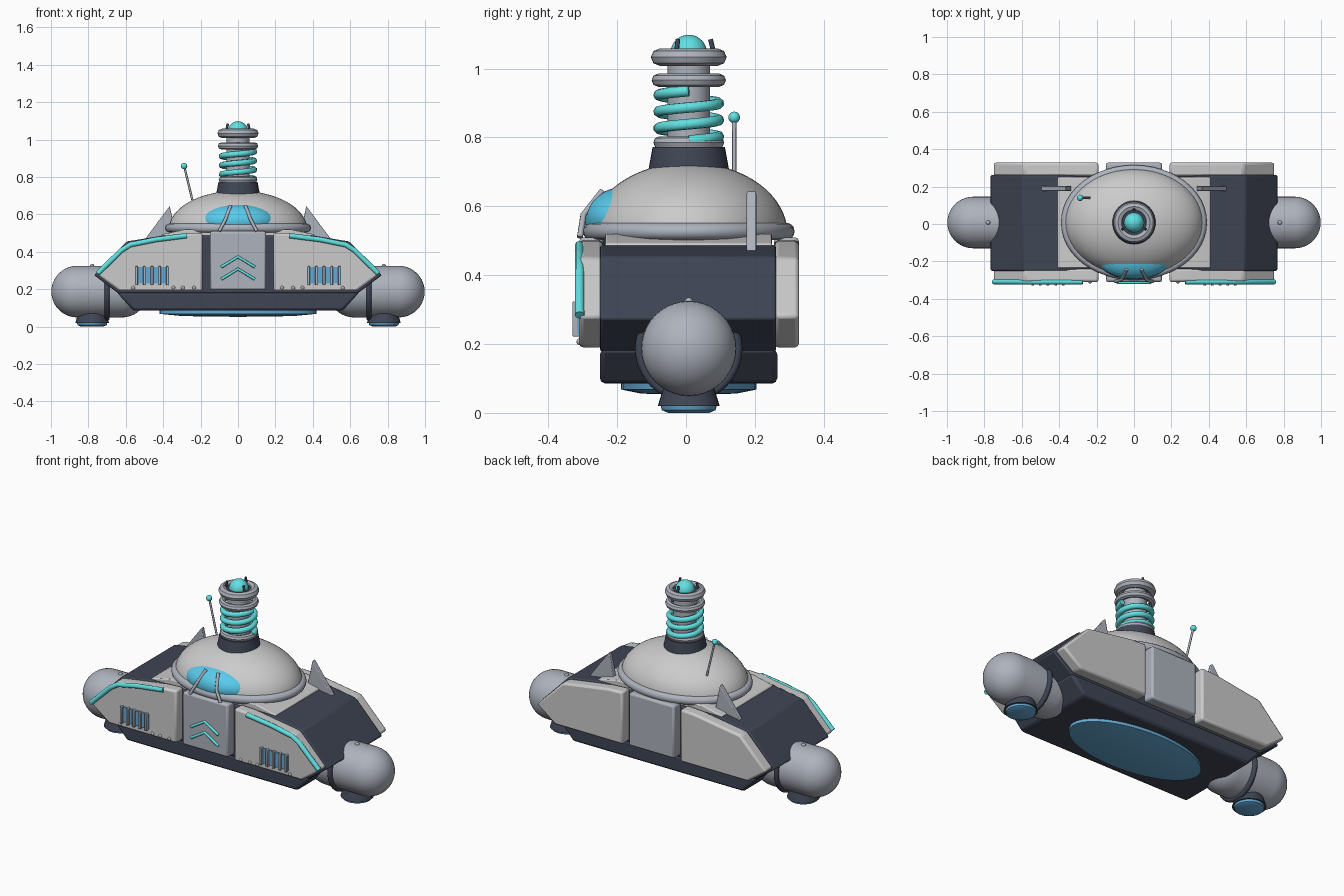
import bpy, bmesh
from math import sin, cos, pi, radians
from mathutils import Matrix, Vector

if "Cube" in bpy.data.objects:
    bpy.data.objects.remove(bpy.data.objects["Cube"])

CY = 0.008  # depth centre of the hull


def colour(name, *rgb):
    m = bpy.data.materials.new(name)
    m.diffuse_color = (*rgb, 1)
    m.use_nodes = True
    m.node_tree.nodes["Principled BSDF"].inputs["Base Color"].default_value = m.diffuse_color
    return m


WHITE = colour("white_paint", 0.80, 0.80, 0.82)
GREY = colour("grey_metal", 0.42, 0.45, 0.51)
DARK = colour("dark_hull", 0.05, 0.06, 0.09)
TEAL = colour("teal_glow", 0.12, 0.75, 0.76)
BLUE = colour("blue_glow", 0.13, 0.40, 0.66)
CYAN = colour("cyan_glass", 0.10, 0.60, 0.84)


def finish(name, bm, mat, bevel=0, angle=35):
    bmesh.ops.recalc_face_normals(bm, faces=bm.faces)
    me = bpy.data.meshes.new(name)
    bm.to_mesh(me)
    bm.free()
    me.materials.append(mat)
    ob = bpy.data.objects.new(name, me)
    bpy.context.collection.objects.link(ob)
    if bevel:
        b = ob.modifiers.new("bevel", 'BEVEL')
        b.width, b.segments = bevel, 2
        b.limit_method = 'ANGLE'
    bpy.ops.object.select_all(action='DESELECT')
    ob.select_set(True)
    bpy.context.view_layer.objects.active = ob
    bpy.ops.object.shade_smooth_by_angle(angle=radians(angle))
    return ob


def prism(name, pts, y0, y1, mat, bevel=0):
    """Extrude an x-z outline from y0 to y1."""
    bm = bmesh.new()
    f = bm.faces.new([bm.verts.new((x, y0, z)) for x, z in pts])
    r = bmesh.ops.extrude_face_region(bm, geom=[f])
    moved = [v for v in r["geom"] if isinstance(v, bmesh.types.BMVert)]
    bmesh.ops.translate(bm, verts=moved, vec=(0, y1 - y0, 0))
    return finish(name, bm, mat, bevel)


def box(name, x0, x1, y0, y1, z0, z1, mat, bevel=0):
    return prism(name, [(x0, z0), (x1, z0), (x1, z1), (x0, z1)], y0, y1, mat, bevel)


def lathe(name, prof, mat, matrix=Matrix(), seg=40):
    """Revolve an (r, z) profile about z, then place it with a matrix."""
    bm = bmesh.new()
    vs = [bm.verts.new((r, 0, z)) for r, z in prof]
    es = [bm.edges.new(p) for p in zip(vs, vs[1:])]
    bmesh.ops.spin(bm, geom=vs + es, cent=(0, 0, 0), axis=(0, 0, 1),
                   angle=2 * pi, steps=seg)
    bmesh.ops.remove_doubles(bm, verts=bm.verts, dist=1e-5)
    bmesh.ops.transform(bm, matrix=matrix, verts=bm.verts)
    return finish(name, bm, mat)


def ring(name, major, minor, mat, matrix, sides=12, seg=40):
    prof = [(major + minor * cos(2 * pi * i / sides), minor * sin(2 * pi * i / sides))
            for i in range(sides + 1)]
    return lathe(name, prof, mat, matrix, seg)


def ball(name, loc, rad, mat, seg=32):
    bm = bmesh.new()
    bmesh.ops.create_uvsphere(bm, u_segments=seg, v_segments=seg // 2, radius=1)
    bmesh.ops.transform(bm, verts=bm.verts,
                        matrix=Matrix.Translation(loc) @ Matrix.Diagonal((*rad, 1)))
    return finish(name, bm, mat, angle=60)


def tube(name, pts, r, mat):
    cu = bpy.data.curves.new(name, 'CURVE')
    cu.dimensions = '3D'
    cu.bevel_depth, cu.bevel_resolution, cu.use_fill_caps = r, 2, True
    sp = cu.splines.new('POLY')
    sp.points.add(len(pts) - 1)
    for p, c in zip(sp.points, pts):
        p.co = (*c, 1)
    cu.materials.append(mat)
    ob = bpy.data.objects.new(name, cu)
    bpy.context.collection.objects.link(ob)
    return ob


def at(x, y, z, sx=1, sy=1, sz=1):
    return Matrix.Translation((x, y, z)) @ Matrix.Diagonal((sx, sy, sz, 1))


def both(half):
    """Mirror a half outline across x = 0."""
    return half + [(-x, z) for x, z in reversed(half)]


# Hull core, lower skirt and upper deck
prism("hull", both([(0.64, 0.178), (0.77, 0.275), (0.595, 0.455), (0.40, 0.487)]),
      -0.25, 0.262, DARK, 0.008)
prism("skirt", both([(0.56, 0.085), (0.65, 0.185)]), -0.25, 0.265, DARK, 0.015)
prism("deck", both([(0.41, 0.45), (0.41, 0.492), (0.28, 0.52)]), -0.235, 0.25, WHITE, 0.006)
lathe("belly_light", [(0, 0.052), (0.7, 0.056), (1, 0.068), (1, 0.09)], BLUE,
      at(0, CY, 0, 0.42, 0.197), 48)

# Armour panels, front and back
outline = [(0.19, 0.19), (0.635, 0.19), (0.755, 0.28), (0.585, 0.452), (0.29, 0.497), (0.19, 0.502)]
for face, y0, y1 in (("front", -0.31, -0.24), ("back", 0.256, 0.328)):
    for side, s in (("right", 1), ("left", -1)):
        prism(f"{face}_{side}_panel", [(s * x, z) for x, z in outline], y0, y1, WHITE, 0.012)
    box(f"{face}_centre_panel", -0.15, 0.15, y0, y1, 0.195, 0.51, GREY, 0.012)

# Front chevrons
for i, z in enumerate((0.373, 0.308)):
    tube(f"chevron_{i}", [(-0.09, -0.313, z - 0.055), (0, -0.313, z), (0.09, -0.313, z - 0.055)],
         0.008, TEAL)

to_x = Matrix.Rotation(pi / 2, 4, 'Y')
for side, s in (("right", 1), ("left", -1)):
    # Glowing trim along the panel edge
    tube(f"{side}_trim", [(s * x, -0.309, z) for x, z in
                          ((0.275, 0.486), (0.44, 0.465), (0.575, 0.438), (0.62, 0.41), (0.75, 0.284))],
         0.014, TEAL)
    # Slatted vent
    box(f"{side}_vent", *sorted((s * 0.37, s * 0.55)), -0.317, -0.30, 0.23, 0.318, BLUE)
    for i in range(5):
        x = s * (0.378 + 0.041 * i)
        box(f"{side}_vent_slat_{i}", x - 0.007, x + 0.007, -0.33, -0.305, 0.222, 0.323, GREY, 0.003)
    for i, x in enumerate((0.235, 0.295, 0.345, 0.56)):
        ball(f"{side}_rivet_{i}", (s * x, -0.31, 0.207), (0.01, 0.008, 0.01), GREY, 12)
    # Engine pod: a capsule lying along x
    r = 0.138
    arc = [i * pi / 20 for i in range(11)]
    prof = [(r * sin(a), -0.12 - r * cos(a)) for a in arc] + \
           [(r * cos(a), 0.12 + r * sin(a)) for a in arc]
    lathe(f"{side}_pod", prof, GREY, at(s * 0.74, CY, 0.187) @ to_x)
    ring(f"{side}_pod_collar", 0.142, 0.014, DARK, at(s * 0.70, CY, 0.187) @ to_x)
    ball(f"{side}_pod_bolt", (s * 0.78, CY, 0.325), (0.012, 0.012, 0.01), GREY, 12)
    lathe(f"{side}_thruster", [(0, 0.085), (0.07, 0.085), (0.09, 0.02), (0, 0.02)], DARK,
          at(s * 0.78, CY, 0), 32)
    lathe(f"{side}_thruster_glow", [(0, 0.025), (0.082, 0.025), (0.078, 0.008), (0.06, 0), (0, 0)],
          BLUE, at(s * 0.78, CY, 0), 32)
    # Tail fin and visor strut
    prism(f"{side}_fin", [(s * 0.51, 0.45), (s * 0.33, 0.48), (s * 0.365, 0.645)],
          0.176, 0.204, GREY, 0.004)
    tube(f"{side}_visor_strut", [(s * 0.04, -0.243, 0.645), (s * 0.066, -0.298, 0.575),
                                 (s * 0.1, -0.308, 0.51)], 0.009, GREY)

# Cabin dome, rim and visor
arc = [i * pi / 32 for i in range(17)]
lathe("dome", [(cos(a), sin(a)) for a in arc], WHITE, at(0, CY, 0.52, 0.37, 0.287, 0.207), 48)
ring("dome_rim", 1, 0.075, GREY, at(0, CY, 0.527, 0.363, 0.286, 0.33), seg=48)
ball("visor", (0, -0.18, 0.565), (0.2, 0.115, 0.09), CYAN)

# Coil tower
lathe("tower_base", [(0, 0.69), (0.12, 0.69), (0.105, 0.772), (0, 0.772)], DARK, at(0, CY, 0))
lathe("tower_column", [(0, 0.76), (0.062, 0.76), (0.062, 1.03), (0, 1.03)], GREY, at(0, CY, 0))
for name, z, m, major in (("lower_ring", 0.785, 0.018, 0.085), ("middle_ring", 0.966, 0.019, 0.089),
                          ("upper_ring", 1.033, 0.025, 0.085)):
    ring(name, major, m, GREY, at(0, CY, z), 8)
turns = 3
tube("coil", [(0.087 * cos(t), CY + 0.087 * sin(t), 0.79 + 0.145 * t / (2 * pi * turns))
              for t in (2 * pi * i / 28 for i in range(28 * turns + 1))], 0.016, TEAL)
lathe("crown_seat", [(0, 1.02), (0.075, 1.02), (0.07, 1.045), (0, 1.045)], DARK, at(0, CY, 0))
ball("crown_light", (0, CY, 1.045), (0.053, 0.053, 0.053), TEAL)
for i in range(3):
    a = pi / 2 + i * 2 * pi / 3
    d = Vector((cos(a), sin(a), 0))
    tube(f"crown_prong_{i}", [d * 0.075 + Vector((0, CY, 1.035)), d * 0.063 + Vector((0, CY, 1.085))],
         0.007, DARK)

# Antenna
tube("antenna", [(-0.235, 0.14, 0.64), (-0.287, 0.14, 0.855)], 0.006, GREY)
ball("antenna_tip", (-0.288, 0.14, 0.858), (0.017, 0.017, 0.017), TEAL, 16)
